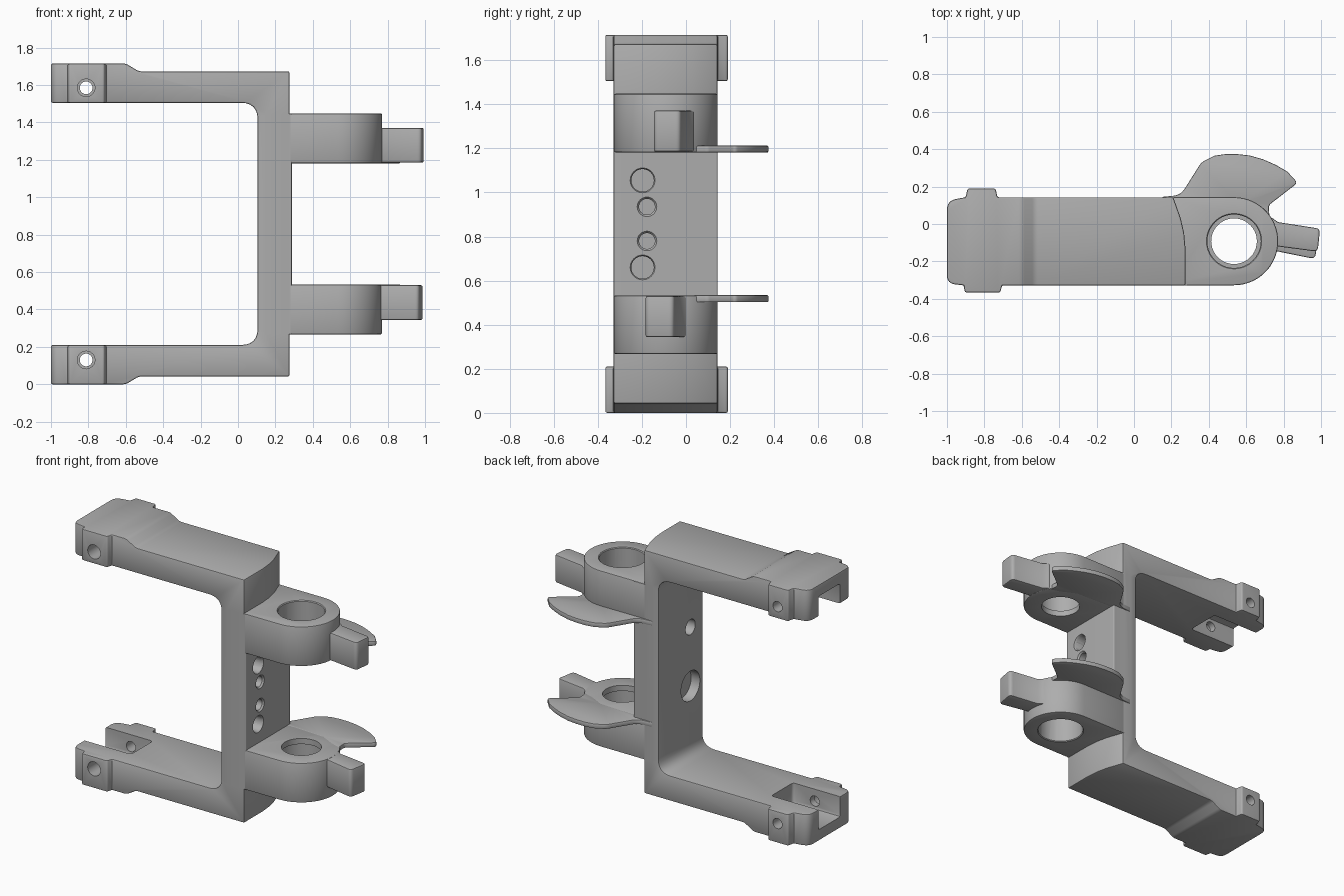
import bpy, bmesh, math
from mathutils import Vector, Matrix

cube = bpy.data.objects.get("Cube")
if cube:
    bpy.data.objects.remove(cube, do_unlink=True)

H = 1.715                      # total height; the part mirrors about H / 2
PIVOT = (0.535, -0.092)        # lug bore axis
Y0, Y1 = -0.328, 0.143         # bracket depth

grey = bpy.data.materials.new("grey metal")
grey.use_nodes = True
grey.diffuse_color = (0.42, 0.42, 0.42, 1)
grey.node_tree.nodes["Principled BSDF"].inputs["Base Color"].default_value = (0.42, 0.42, 0.42, 1)


def fillet(points, steps=6):
    """Round each corner (x, y, radius) of an outline."""
    out = []
    for i, (x, y, *r) in enumerate(points):
        p = Vector((x, y))
        if not r:
            out.append(p)
            continue
        a = Vector(points[i - 1][:2]) - p
        b = Vector(points[(i + 1) % len(points)][:2]) - p
        half = a.angle(b) / 2
        cut = min(r[0] / math.tan(half), a.length * 0.49, b.length * 0.49)
        a, b = p + a.normalized() * cut, p + b.normalized() * cut
        for k in range(steps + 1):
            t = k / steps
            out.append(a * (1 - t) ** 2 + p * 2 * t * (1 - t) + b * t * t)
    return out


def make(name, bm):
    bmesh.ops.recalc_face_normals(bm, faces=bm.faces)
    mesh = bpy.data.meshes.new(name)
    bm.to_mesh(mesh)
    bm.free()
    mesh.materials.append(grey)
    obj = bpy.data.objects.new(name, mesh)
    bpy.context.collection.objects.link(obj)
    return obj


def prism(name, outline, lo, hi, axis="z"):
    """Extrude an outline along z (xy outline) or y (xz outline)."""
    bm = bmesh.new()
    place = (lambda p, h: (p.x, p.y, h)) if axis == "z" else (lambda p, h: (p.x, h, p.y))
    pts = fillet(outline)
    low = [bm.verts.new(place(p, lo)) for p in pts]
    top = [bm.verts.new(place(p, hi)) for p in pts]
    bm.faces.new(low)
    bm.faces.new(top)
    for i in range(len(pts)):
        j = (i + 1) % len(pts)
        bm.faces.new((low[i], low[j], top[j], top[i]))
    return make(name, bm)


def rod(start, end, r1, r2=None):
    """Round cutter from start to end."""
    a, b = Vector(start), Vector(end)
    bm = bmesh.new()
    turn = (b - a).to_track_quat("Z", "Y").to_matrix().to_4x4()
    bmesh.ops.create_cone(bm, cap_ends=True, segments=40, radius1=r1,
                          radius2=r1 if r2 is None else r2, depth=(b - a).length,
                          matrix=Matrix.Translation((a + b) / 2) @ turn)
    return make("cutter", bm)


def bake(obj):
    graph = bpy.context.evaluated_depsgraph_get()
    mesh = bpy.data.meshes.new_from_object(obj.evaluated_get(graph))
    obj.modifiers.clear()
    obj.data = mesh


def combine(obj, tool, operation="DIFFERENCE"):
    mod = obj.modifiers.new("combine", "BOOLEAN")
    mod.operation, mod.solver, mod.object = operation, "EXACT", tool
    bake(obj)
    bpy.data.objects.remove(tool, do_unlink=True)


def soften(obj, width):
    mod = obj.modifiers.new("edge", "BEVEL")
    mod.width, mod.segments, mod.limit_method = width, 2, "ANGLE"
    mod.angle_limit = math.radians(35)
    bake(obj)


def finish(obj):
    for face in obj.data.polygons:
        face.use_smooth = True
    obj.data.set_sharp_from_angle(angle=math.radians(30))


def span(lo, hi, flip):
    return (H - hi, H - lo) if flip else (lo, hi)


# C-shaped bracket: side profile crossed with the plan outline
half = [(0.285, 1.673), (-0.53, 1.673, 0.06), (-0.6, H, 0.06), (-1.1, H),
        (-1.1, 1.505), (0.105, 1.505, 0.09)]
profile = half + [(x, H - z, *r) for x, z, *r in reversed(half)]
plan = [(-1, Y0 + 0.01, 0.07), (-0.91, Y0), (-0.905, -0.366, 0.015), (-0.715, -0.366, 0.015),
        (-0.705, Y0), (0.275, Y0), (0.275, -0.13), (0.268, -0.05), (0.25, 0.03),
        (0.21, Y1), (-0.73, Y1), (-0.74, 0.19, 0.015), (-0.89, 0.19, 0.015),
        (-0.9, Y1), (-1, 0.125, 0.07)]
bracket = prism("bracket", profile, -0.6, 0.6, "y")
combine(bracket, prism("cutter", plan, -0.2, 2), "INTERSECT")
soften(bracket, 0.008)

# flat spine plate between the lugs
spine = [(0.15, Y0), (0.288, Y0, 0.008), (0.288, Y1, 0.008), (0.15, Y1)]
combine(bracket, prism("cutter", spine, 0.27, H - 0.27), "UNION")

for flip in (False, True):
    # fork slot at the arm tip
    slot = prism("cutter", [(-1.2, -0.205), (-0.65, -0.205, 0.02),
                            (-0.65, 0.025, 0.02), (-1.2, 0.025)], *span(1.3, 1.64, flip))
    soften(slot, 0.015)
    combine(bracket, slot)
    # cross pin holes through the fork cheeks
    z = H - 1.585 if flip else 1.585
    combine(bracket, rod((-0.812, -0.5, z), (-0.812, 0.4, z), 0.034))
    combine(bracket, rod((-0.812, -0.5, z), (-0.812, -0.25, z), 0.047))
    # recessed through holes and blind holes in the spine
    z = H - 1.055 if flip else 1.055
    combine(bracket, rod((0, -0.197, z), (0.4, -0.197, z), 0.051))
    combine(bracket, rod((0.275, -0.197, z), (0.3, -0.197, z), 0.049, 0.063))
    combine(bracket, rod((0, -0.197, z), (0.17, -0.197, z), 0.1))
    z = H - 0.935 if flip else 0.935
    combine(bracket, rod((0.21, -0.177, z), (0.235, -0.177, z), 0.004, 0.036))
    combine(bracket, rod((0.234, -0.177, z), (0.4, -0.177, z), 0.036))
    combine(bracket, rod((0.275, -0.177, z), (0.3, -0.177, z), 0.034, 0.054))
finish(bracket)

# pivot lugs, each with a curved fin and a stop tab
R = (Y1 - Y0) / 2
arc = [(PIVOT[0] + R * math.cos(a), PIVOT[1] + R * math.sin(a))
       for a in (math.radians(-90 + 6 * k) for k in range(31))]
fin_outline = [(0.15, 0.12), (0.15, 0.145), (0.25, 0.155, 0.08), (0.36, 0.33, 0.08),
               (0.43, 0.365), (0.49, 0.374), (0.55, 0.374), (0.62, 0.366), (0.69, 0.346),
               (0.76, 0.315), (0.82, 0.28), (0.875, 0.22, 0.02), (0.72, 0.1, 0.03),
               (0.725, 0.03), (0.66, 0.05), (0.56, 0.1)]
tabs = {"upper": [(0.7, 0.03), (0.735, 0.035), (0.77, 0.01), (0.995, -0.025, 0.025),
                  (0.982, -0.148, 0.025), (0.77, -0.12), (0.7, -0.14)],
        "lower": [(0.7, 0.01), (0.745, 0.005), (0.78, -0.025), (0.99, -0.055, 0.025),
                  (0.967, -0.187, 0.025), (0.76, -0.145), (0.7, -0.17)]}
for side, flip in (("upper", False), ("lower", True)):
    lug = prism(side + "_lug", [(0.2, Y0)] + arc + [(0.2, Y1)], *span(1.182, 1.448, flip))
    soften(lug, 0.008)
    for lo, hi, radius in ((1.1, 1.5, 0.122), (1.22, 1.5, 0.143)):
        lo, hi = span(lo, hi, flip)
        combine(lug, rod((*PIVOT, lo), (*PIVOT, hi), radius))
    rim = span(1.438, 1.46, flip)
    radii = (0.16, 0.138) if flip else (0.138, 0.16)
    combine(lug, rod((*PIVOT, rim[0]), (*PIVOT, rim[1]), *radii))

    fin = prism(side + "_fin", fin_outline, *span(1.181, 1.213, flip))
    soften(fin, 0.006)
    tab = prism(side + "_stop_tab", tabs[side], *span(1.185, 1.371, flip))
    soften(tab, 0.008)
    for part in (lug, fin, tab):
        finish(part)
